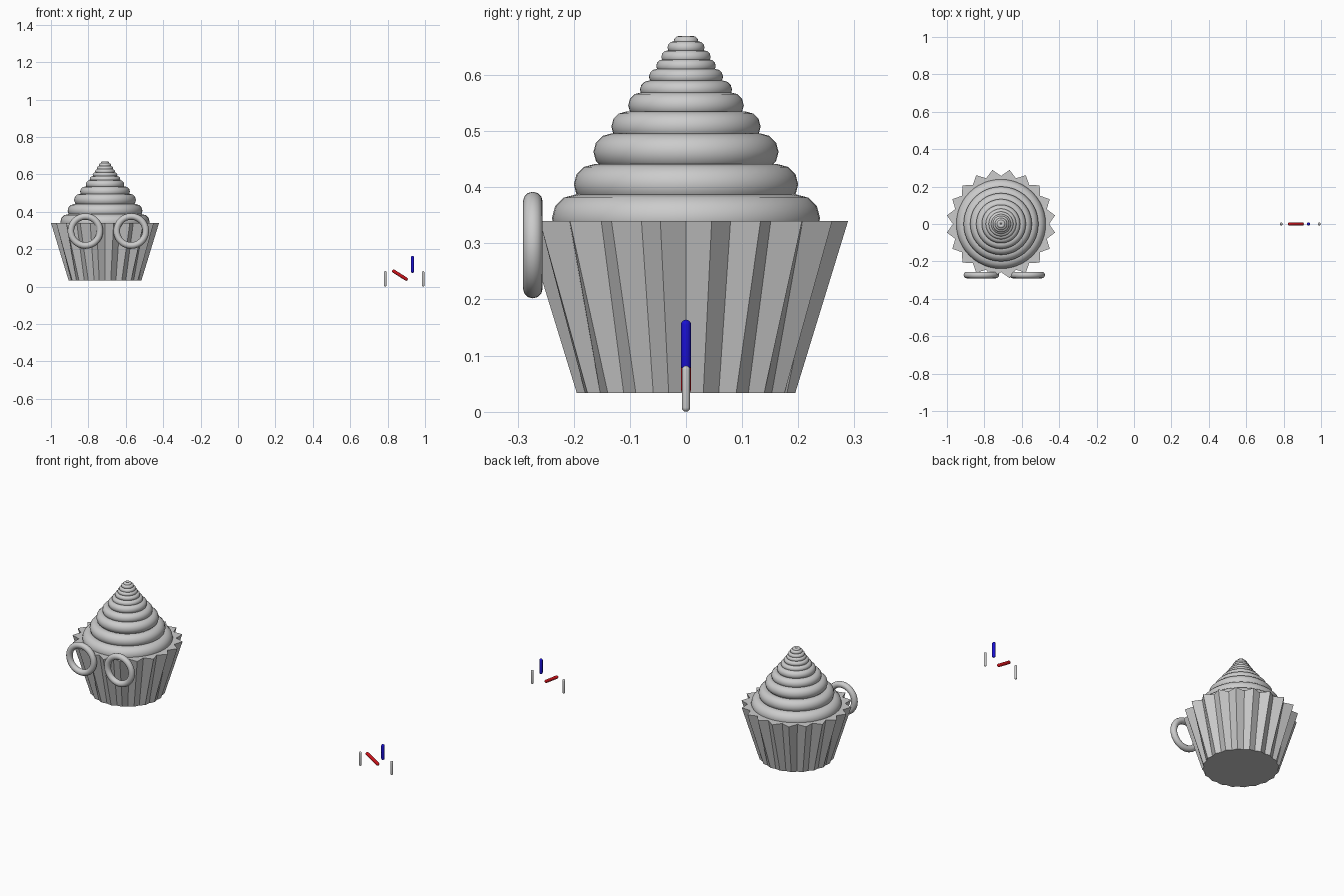
import bpy, bmesh, math
from mathutils import Vector

if "Cube" in bpy.data.objects:
    bpy.data.objects.remove(bpy.data.objects["Cube"])

CX = -0.711  # cupcake axis


def finish(name, bm, smooth=None):
    bmesh.ops.recalc_face_normals(bm, faces=bm.faces)
    me = bpy.data.meshes.new(name)
    bm.to_mesh(me)
    bm.free()
    ob = bpy.data.objects.new(name, me)
    bpy.context.collection.objects.link(ob)
    if smooth:
        bpy.context.view_layer.objects.active = ob
        ob.select_set(True)
        bpy.ops.object.shade_smooth_by_angle(angle=math.radians(smooth))
        ob.select_set(False)
    return ob


def torus(name, loc, outer, minor, seg, sides, rot=(0, 0, 0)):
    bpy.ops.mesh.primitive_torus_add(location=loc, rotation=rot, major_radius=outer - minor,
                                     minor_radius=minor, major_segments=seg, minor_segments=sides)
    ob = bpy.context.object
    ob.name = name
    bpy.ops.object.shade_smooth_by_angle(angle=math.radians(35))
    ob.select_set(False)


def material(name, color):
    m = bpy.data.materials.new(name)
    m.diffuse_color = (*color, 1)
    m.use_nodes = True
    m.node_tree.nodes["Principled BSDF"].inputs["Base Color"].default_value = m.diffuse_color
    return m


def sprinkle(name, a, b, r, mat=None):
    # capsule from a to b, tips included
    a, b = Vector(a), Vector(b)
    d = b - a
    bm = bmesh.new()
    bmesh.ops.create_uvsphere(bm, u_segments=16, v_segments=8, radius=r)
    half = d.length / 2 - r
    mid = [e for e in bm.edges if all(abs(v.co.z) < 1e-5 for v in e.verts)]
    bmesh.ops.split_edges(bm, edges=mid)
    for f in bm.faces:
        up = f.calc_center_median().z > 0
        for v in f.verts:
            if not v.tag:
                v.tag = True
                v.co.z += half if up else -half
    rims = [e for e in bm.edges if e.is_boundary]
    bmesh.ops.bridge_loops(bm, edges=rims)
    ob = finish(name, bm, 40)
    ob.location = (a + b) / 2
    ob.rotation_euler = d.to_track_quat('Z', 'Y').to_euler()
    if mat:
        ob.data.materials.append(mat)


# pleated paper wrapper: 20 teeth, points between the axes
bm = bmesh.new()
loops = []
for z, tip, valley in ((0.033, 0.197, 0.189), (0.34, 0.2925, 0.257)):
    loop = []
    for i in range(40):
        r = tip if i % 2 else valley
        t = math.radians(9 * i)
        loop.append(bm.verts.new((r * math.cos(t), r * math.sin(t), z)))
    loops.append(loop)
for i in range(40):
    j = (i + 1) % 40
    bm.faces.new((loops[0][i], loops[0][j], loops[1][j], loops[1][i]))
bm.faces.new(loops[0])
bm.faces.new(loops[1])
finish("wrapper", bm).location.x = CX

# frosting swirl: stacked rings (height, outer radius, thickness)
rings = [(0.345, 0.239, 0.042), (0.405, 0.200, 0.036), (0.463, 0.165, 0.033),
         (0.508, 0.133, 0.027), (0.546, 0.103, 0.023), (0.574, 0.082, 0.016),
         (0.597, 0.066, 0.014), (0.616, 0.053, 0.012), (0.632, 0.044, 0.012),
         (0.649, 0.033, 0.011), (0.660, 0.022, 0.0095)]
for i, (z, outer, minor) in enumerate(rings):
    torus(f"frosting_ring_{i + 1}", (CX, 0, z), outer, minor, 48, 12)

# pair of hoops on the front of the wrapper
for name, x in (("left_hoop", -0.816), ("right_hoop", -0.571)):
    torus(name, (x, -0.273, 0.297), 0.095, 0.0175, 48, 12, (math.pi / 2, 0, 0))

# loose sprinkles
sprinkle("grey_sprinkle_left", (0.787, 0, 0), (0.787, 0, 0.082), 0.0075)
sprinkle("grey_sprinkle_right", (0.990, 0, 0), (0.990, 0, 0.082), 0.0075)
sprinkle("blue_sprinkle", (0.933, 0, 0.073), (0.933, 0, 0.164), 0.009,
         material("blue", (0.01, 0.005, 0.65)))
sprinkle("red_sprinkle", (0.825, 0, 0.087), (0.907, 0, 0.035), 0.009,
         material("red", (0.6, 0.006, 0.01)))
